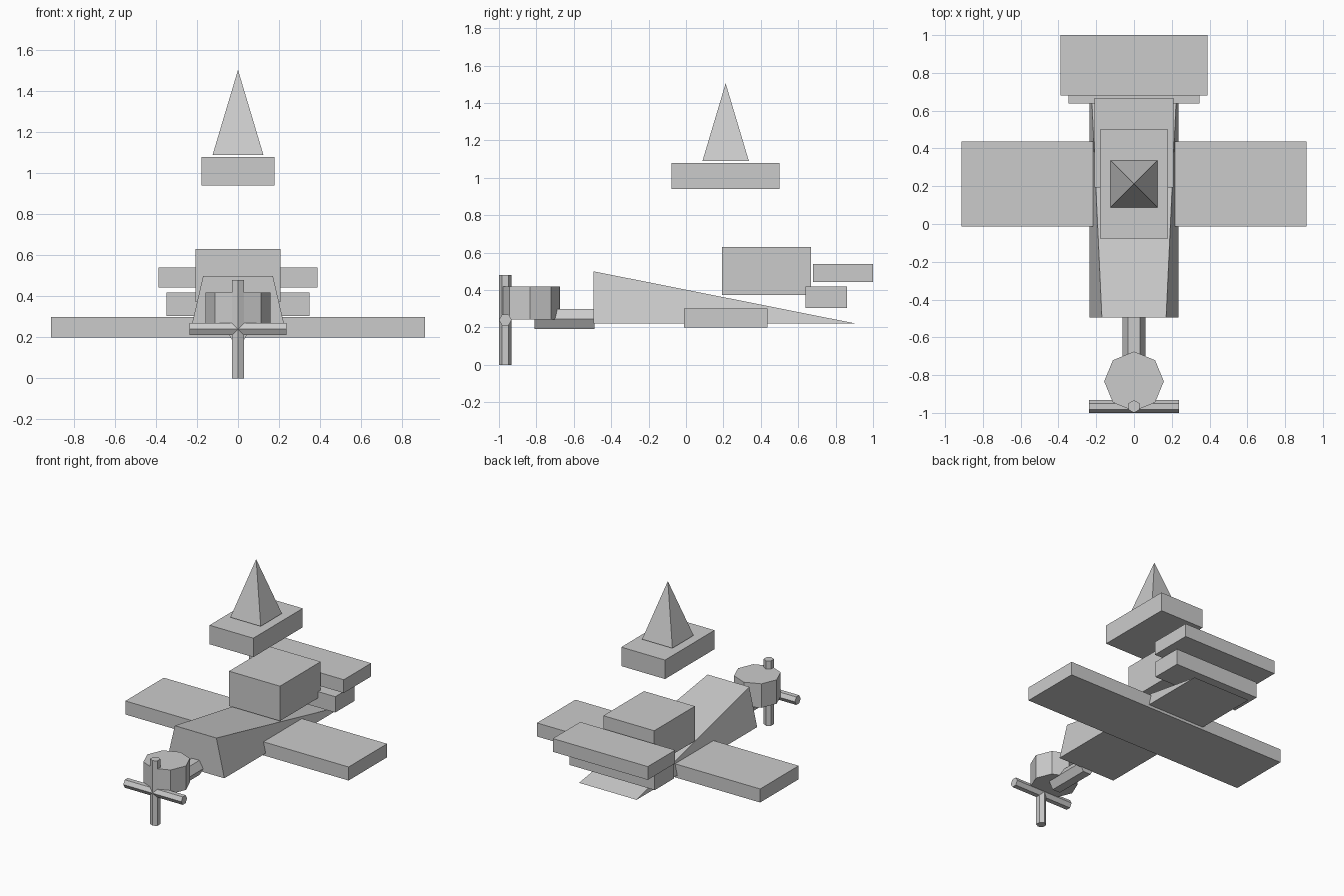
import bpy, bmesh, math
from mathutils import Matrix, Vector

if "Cube" in bpy.data.objects:
    bpy.data.objects.remove(bpy.data.objects["Cube"])

grey = bpy.data.materials.new("plain_grey")
grey.diffuse_color = (0.6, 0.6, 0.6, 1)
grey.use_nodes = True
grey.node_tree.nodes["Principled BSDF"].inputs["Base Color"].default_value = grey.diffuse_color


def finish(name, bm):
    bmesh.ops.recalc_face_normals(bm, faces=bm.faces[:])
    mesh = bpy.data.meshes.new(name)
    bm.to_mesh(mesh)
    bm.free()
    mesh.materials.append(grey)
    obj = bpy.data.objects.new(name, mesh)
    bpy.context.collection.objects.link(obj)
    return obj


def box(name, half_x, y0, y1, z0, z1):
    bm = bmesh.new()
    size = Matrix.Diagonal((2 * half_x, y1 - y0, z1 - z0, 1))
    place = Matrix.Translation((0, (y0 + y1) / 2, (z0 + z1) / 2))
    bmesh.ops.create_cube(bm, size=1, matrix=place @ size)
    return finish(name, bm)


def prism(name, sides, radius, start, end, corner):
    """Regular prism from start to end with one corner pointing along 'corner'."""
    a, b, u = Vector(start), Vector(end), Vector(corner)
    v = (b - a).normalized().cross(u)
    bm = bmesh.new()
    rings = []
    for centre in (a, b):
        rings.append([bm.verts.new(centre + radius * (
            math.cos(2 * math.pi * i / sides) * u + math.sin(2 * math.pi * i / sides) * v))
            for i in range(sides)])
    bm.faces.new(rings[0])
    bm.faces.new(rings[1])
    for i in range(sides):
        j = (i + 1) % sides
        bm.faces.new((rings[0][i], rings[0][j], rings[1][j], rings[1][i]))
    return finish(name, bm)


# Fuselage: trapezoid nose tapering to a flat edge at the tail
bm = bmesh.new()
left, right = [[bm.verts.new((s * x, y, z)) for x, y, z in
                ((0.235, -0.495, 0.22), (0.17, -0.495, 0.50), (0.235, 0.912, 0.22))]
               for s in (-1, 1)]
bm.faces.new(left)
bm.faces.new(right)
for i in range(3):
    j = (i + 1) % 3
    bm.faces.new((left[i], left[j], right[j], right[i]))
finish("fuselage", bm)

# Wing, cabin and tail planes
box("wing", 0.912, -0.012, 0.437, 0.20, 0.30)
box("cabin", 0.208, 0.193, 0.668, 0.373, 0.63)
box("upper_tail_plane", 0.388, 0.68, 1.0, 0.442, 0.54)
box("lower_tail_plane", 0.348, 0.638, 0.862, 0.303, 0.42)

# Nose shaft, engine block and propeller
prism("nose_shaft", 6, 0.062, (0, -0.81, 0.244), (0, -0.49, 0.244), (1, 0, 0))
prism("engine", 8, 0.158, (0, -0.833, 0.243), (0, -0.833, 0.42), (0, 1, 0))
prism("propeller_cross_blade", 6, 0.034, (-0.237, -0.966, 0.24), (0.237, -0.966, 0.24), (0, 1, 0))
prism("propeller_upright_blade", 6, 0.034, (0, -0.966, 0), (0, -0.966, 0.48), (0, 1, 0))

# Floating slab with a pyramid above it
box("floating_slab", 0.179, -0.077, 0.50, 0.94, 1.08)
bm = bmesh.new()
base = [bm.verts.new((x, 0.212 + y, 1.09)) for x, y in
        ((-0.124, -0.124), (0.124, -0.124), (0.124, 0.124), (-0.124, 0.124))]
tip = bm.verts.new((0, 0.212, 1.505))
bm.faces.new(base)
for i in range(4):
    bm.faces.new((base[i], base[(i + 1) % 4], tip))
finish("pyramid", bm)
